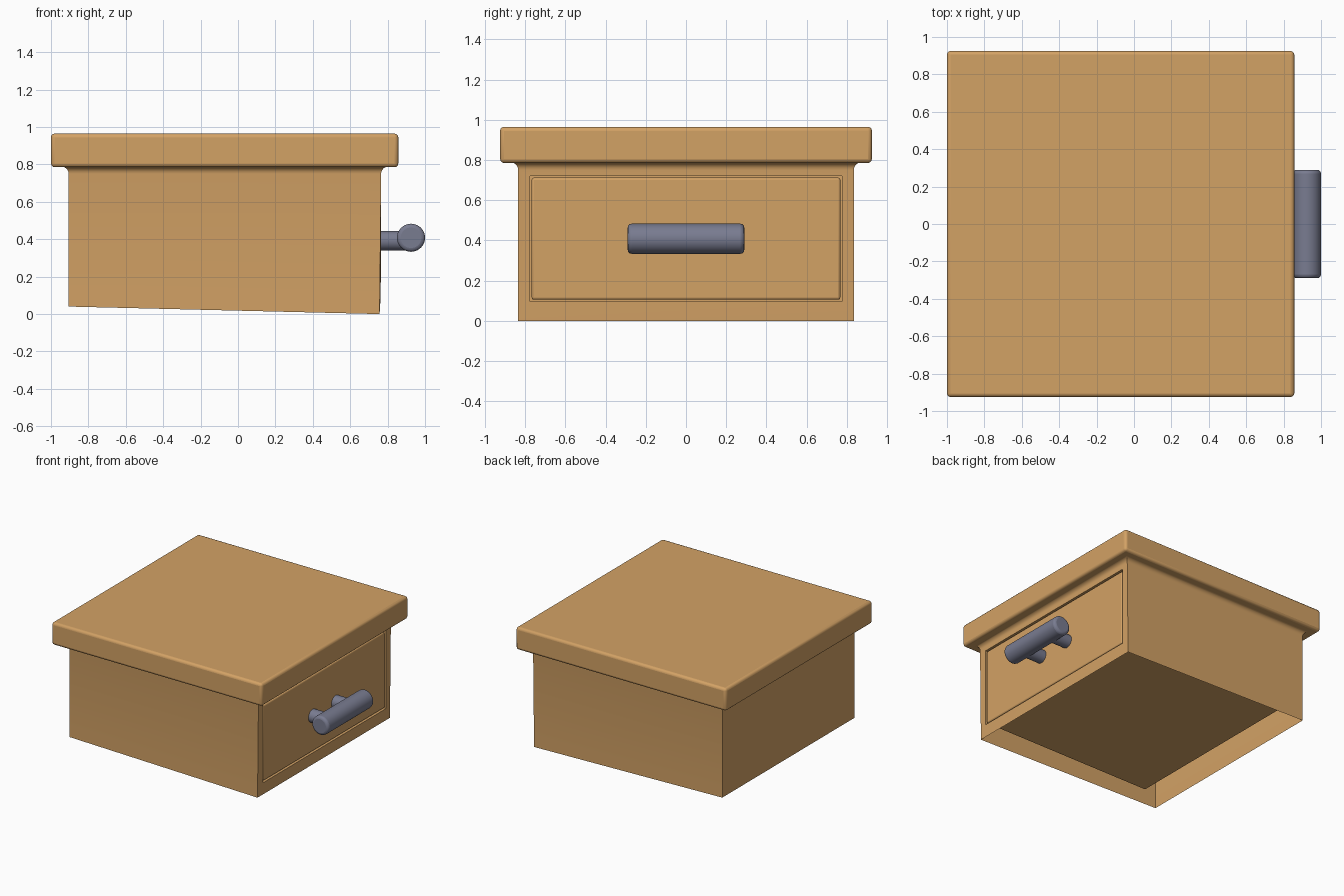
import bpy, bmesh, math
from mathutils import Vector

if "Cube" in bpy.data.objects:
    bpy.data.objects.remove(bpy.data.objects["Cube"])


def material(name, color):
    m = bpy.data.materials.new(name)
    m.diffuse_color = color
    m.use_nodes = True
    m.node_tree.nodes["Principled BSDF"].inputs["Base Color"].default_value = m.diffuse_color
    return m


WOOD = material("wood", (0.65, 0.36, 0.13, 1))
METAL = material("metal", (0.19, 0.2, 0.28, 1))


def finish(ob, name, mat, bevel=0):
    ob.name = name
    ob.data.materials.append(mat)
    bpy.ops.object.select_all(action='DESELECT')
    ob.select_set(True)
    bpy.context.view_layer.objects.active = ob
    bpy.ops.object.shade_smooth_by_angle(angle=math.radians(35))
    if bevel:
        b = ob.modifiers.new("rounded_edges", 'BEVEL')
        b.width, b.segments, b.limit_method = bevel, 3, 'ANGLE'
        b.angle_limit = math.radians(40)
        bpy.ops.object.modifier_move_to_index(modifier=b.name, index=0)
    return ob


def box(name, lo, hi, bevel):
    lo, hi = Vector(lo), Vector(hi)
    bpy.ops.mesh.primitive_cube_add(size=1, location=(lo + hi) / 2)
    ob = bpy.context.object
    ob.scale = hi - lo
    bpy.ops.object.transform_apply(location=False, rotation=False, scale=True)
    return finish(ob, name, WOOD, bevel)


def rod(name, radius, length, center, rotation, bevel=0):
    bpy.ops.mesh.primitive_cylinder_add(vertices=40, radius=radius, depth=length,
                                        location=center, rotation=rotation)
    return finish(bpy.context.object, name, METAL, bevel)


# table top with softened edges
box("table_top", (-1, -0.925, 0.785), (0.857, 0.925, 0.965), 0.02)

# thin open-bottomed body: sloping lower edge, cove under the top
bm = bmesh.new()


def ring(points):
    return [bm.verts.new(p) for p in points]


def bridge(a, b, sides=range(4)):
    for i in sides:
        j = (i + 1) % 4
        bm.faces.new((a[i], a[j], b[j], b[i]))


def level(z, off):
    x0, x1, y = -0.905 - off, 0.765 + off, 0.835 + off
    return ring([(x0, -y, z), (x1, -y, z), (x1, y, z), (x0, y, z)])


def opening(x):
    return ring([(x, -0.777, 0.097), (x, 0.777, 0.097), (x, 0.777, 0.72), (x, -0.777, 0.72)])


bottom = ring([(-0.905, -0.835, 0.04), (0.757, -0.835, 0),
               (0.757, 0.835, 0), (-0.905, 0.835, 0.04)])
prev = level(0.75, 0)
bridge(bottom, prev, (0, 2, 3))

# drawer opening in the +x side
frame = [bottom[1], bottom[2], prev[2], prev[1]]
hole = opening(0.763)
bridge(frame, hole)
bridge(hole, opening(0.7))

for k in range(1, 6):
    t = k / 5 * math.pi / 2
    nxt = level(0.75 + 0.037 * math.sin(t), 0.035 * (1 - math.cos(t)))
    bridge(prev, nxt)
    prev = nxt
bmesh.ops.recalc_face_normals(bm, faces=bm.faces)
mesh = bpy.data.meshes.new("body")
bm.to_mesh(mesh)
bm.free()
body = bpy.data.objects.new("body", mesh)
bpy.context.collection.objects.link(body)
finish(body, "body", WOOD)

# drawer box filling the opening
box("drawer", (-0.75, -0.768, 0.105), (0.76, 0.768, 0.712), 0.012)

# bar handle on two posts
rod("handle_bar", 0.075, 0.58, (0.925, 0, 0.408), (math.pi / 2, 0, 0), 0.02)
for side, y in (("left", -0.145), ("right", 0.145)):
    rod("handle_post_" + side, 0.052, 0.17, (0.835, y, 0.392), (0, math.pi / 2, 0))
